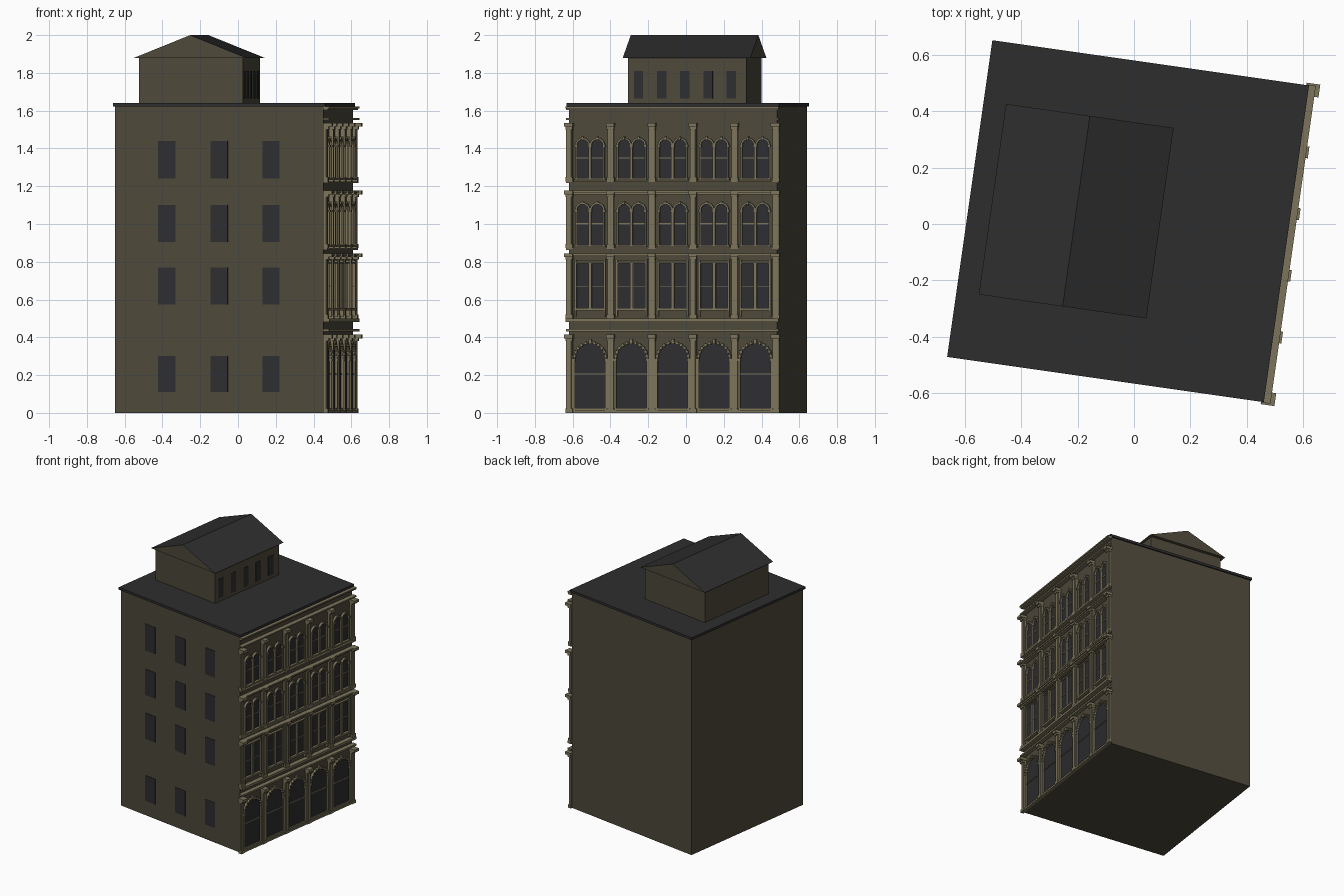
import bpy, bmesh, math
from mathutils import Matrix

if "Cube" in bpy.data.objects:
    bpy.data.objects.remove(bpy.data.objects["Cube"])

# Local frame: X points out of the ornate facade, Y runs along it
PLACE = Matrix.Translation((-0.021, 0.01, 0)) @ Matrix.Rotation(math.radians(-8.13), 4, 'Z')
W = 0.557            # half width of the block
BAY = 0.221          # bay spacing
BAYS = [(i - 2) * BAY for i in range(5)]


def material(name, rgb):
    m = bpy.data.materials.new(name)
    m.diffuse_color = (*rgb, 1)
    m.use_nodes = True
    m.node_tree.nodes["Principled BSDF"].inputs["Base Color"].default_value = m.diffuse_color
    return m


WALL = material("olive_wall", (0.075, 0.066, 0.043))
TRIM = material("khaki_trim", (0.20, 0.175, 0.105))
ROOF = material("charcoal_roof", (0.027, 0.027, 0.027))
GLASS = material("dark_glass", (0.027, 0.027, 0.030))


def finish(bm, name, *mats):
    bmesh.ops.recalc_face_normals(bm, faces=bm.faces)
    bm.transform(PLACE)
    me = bpy.data.meshes.new(name)
    bm.to_mesh(me)
    bm.free()
    for m in mats:
        me.materials.append(m)
    ob = bpy.data.objects.new(name, me)
    bpy.context.collection.objects.link(ob)
    return ob


def box(bm, x0, x1, y0, y1, z0, z1):
    m = Matrix.Translation(((x0 + x1) / 2, (y0 + y1) / 2, (z0 + z1) / 2))
    m = m @ Matrix.Diagonal((x1 - x0, y1 - y0, z1 - z0, 1))
    bmesh.ops.create_cube(bm, size=1, matrix=m)


def extrude(bm, pts, x0, x1):
    """Solid from a (y, z) outline, extruded along X."""
    a = [bm.verts.new((x0, y, z)) for y, z in pts]
    b = [bm.verts.new((x1, y, z)) for y, z in pts]
    n = len(pts)
    bm.faces.new(a)
    bm.faces.new(b)
    for i in range(n):
        bm.faces.new((a[i], a[(i + 1) % n], b[(i + 1) % n], b[i]))


def arc(y, z, r, n):
    return [(y + r * math.cos(math.pi * i / n), z + r * math.sin(math.pi * i / n)) for i in range(n + 1)]


def arch_plate(bm, y, r, z0, spring, depth, n=12):
    extrude(bm, [(y - r, z0), (y + r, z0)] + arc(y, spring, r, n), W, W + depth)


def arch_ring(bm, y, spring, r0, r1, depth, n=12):
    extrude(bm, arc(y, spring, r1, n) + arc(y, spring, r0, n)[::-1], W, W + depth)


def proud(bm, y, half, z0, z1, depth):
    """Block standing out of the facade."""
    box(bm, W, W + depth, y - half, y + half, z0, z1)


# Main block and roof slab
bm = bmesh.new()
box(bm, -W, W, -W, W, 0, 1.625)
finish(bm, "building_block", WALL)
bm = bmesh.new()
box(bm, -0.567, 0.567, -0.567, 0.567, 1.622, 1.64)
finish(bm, "roof_slab", ROOF)

# Plain windows on the front wall
bm = bmesh.new()
for u in (-0.28, 0, 0.278):
    for z0, z1 in ((0.11, 0.30), (0.575, 0.77), (0.905, 1.10), (1.24, 1.44)):
        box(bm, u - 0.046, u + 0.046, -W - 0.003, -W + 0.002, z0, z1)
finish(bm, "side_windows", GLASS)

# Rooftop house with gabled roof and a row of windows
PU, PV = -0.187, 0.009
bm = bmesh.new()
box(bm, PU - 0.278, PU + 0.278, PV - 0.317, PV + 0.317, 1.64, 1.88)
finish(bm, "rooftop_house", WALL)
bm = bmesh.new()
ends = [[bm.verts.new((PU + u, PV + v, z)) for u, z in ((-0.3, 1.88), (0.3, 1.88), (0, 2.0))]
        for v in (-0.341, 0.341)]
for e in ends:
    bm.faces.new(e)
for i in range(3):
    j = (i + 1) % 3
    bm.faces.new((ends[0][i], ends[0][j], ends[1][j], ends[1][i]))
roof = finish(bm, "gable_roof", WALL, ROOF)
for p in roof.data.polygons:
    p.material_index = 1 if p.normal.z > 0.5 else 0
bm = bmesh.new()
for i in range(5):
    v = PV - 0.012 + (i - 2) * 0.124
    box(bm, PU + 0.276, PU + 0.281, v - 0.025, v + 0.025, 1.665, 1.81)
finish(bm, "rooftop_windows", GLASS)

# Horizontal cornices and ledges: (bottom, top, depth)
bm = bmesh.new()
for z0, z1, d in ((0, 0.014, 0.022),
                  (0.432, 0.445, 0.032), (0.482, 0.50, 0.034),
                  (0.824, 0.833, 0.026), (0.833, 0.845, 0.034),
                  (0.862, 0.872, 0.024),
                  (1.157, 1.166, 0.026), (1.166, 1.177, 0.034),
                  (1.216, 1.226, 0.028),
                  (1.55, 1.56, 0.032), (1.603, 1.612, 0.026), (1.612, 1.622, 0.034)):
    proud(bm, 0, W + 0.012, z0, z1, d)
finish(bm, "cornices", TRIM)

# Pilasters with base, shaft, raised strip and capital on each storey
bm = bmesh.new()
for z0, z1 in ((0, 0.415), (0.50, 0.845), (0.872, 1.177), (1.226, 1.535)):
    for i in range(6):
        v = (i - 2.5) * BAY
        end = i in (0, 5)
        proud(bm, v, 0.017, z0, z1, 0.017)
        proud(bm, v, 0.011, z0, z1, 0.023)
        proud(bm, v, 0.020, z0, z0 + 0.022, 0.026)
        proud(bm, v, 0.019, z1 - 0.034, z1 - 0.02, 0.030)
        proud(bm, v, 0.023 if end else 0.021, z1 - 0.02, z1, 0.049 if end else 0.042)
finish(bm, "pilasters", TRIM)

# Ground floor: arched shopfronts with jambs, crossbar and beaded arch
glass, trim = bmesh.new(), bmesh.new()
SPRING, R = 0.288, 0.084
for v in BAYS:
    arch_plate(glass, v, R, 0.014, SPRING, 0.004, 16)
    arch_ring(trim, v, SPRING, R - 0.002, R + 0.005, 0.014, 16)
    for s in (-1, 1):
        proud(trim, v + s * (R + 0.003), 0.006, 0.014, SPRING, 0.016)
        proud(trim, v + s * (R + 0.003), 0.009, SPRING - 0.012, SPRING, 0.02)
    proud(trim, v, R, 0.203, 0.209, 0.010)
    proud(trim, v, R, 0.014, 0.026, 0.014)
    for k in range(11):
        a = math.pi * (k + 0.5) / 11
        m = (Matrix.Translation((W + 0.01, v + R * math.cos(a), SPRING + R * math.sin(a)))
             @ Matrix.Rotation(a, 4, 'X') @ Matrix.Diagonal((0.022, 0.016, 0.012, 1)))
        bmesh.ops.create_cube(trim, size=1, matrix=m)
    proud(trim, v, 0.008, SPRING + R - 0.006, SPRING + R + 0.018, 0.022)
finish(glass, "shopfront_glass", GLASS)
finish(trim, "shopfront_frames", TRIM)

# Second storey: paired square-headed windows
glass, trim = bmesh.new(), bmesh.new()
for v in BAYS:
    for s in (-1, 1):
        y = v + s * 0.041
        proud(glass, y, 0.032, 0.555, 0.79, 0.004)
        proud(trim, y, 0.032, 0.668, 0.673, 0.008)
        proud(trim, y + s * 0.035, 0.004, 0.552, 0.795, 0.014)
        proud(trim, v + s * 0.079, 0.0045, 0.51, 0.81, 0.018)
    proud(trim, v, 0.008, 0.552, 0.795, 0.016)
    proud(trim, v, 0.078, 0.79, 0.798, 0.018)
    proud(trim, v, 0.084, 0.541, 0.555, 0.022)
    proud(trim, v, 0.084, 0.808, 0.814, 0.016)
finish(glass, "second_storey_glass", GLASS)
finish(trim, "second_storey_frames", TRIM)

# Upper storeys: paired round-arched windows with colonnettes and hoods
glass, trim = bmesh.new(), bmesh.new()
for z0, top in ((0.885, 1.105), (1.24, 1.448)):
    r = 0.031
    spring = top - r
    for v in BAYS:
        for s in (-1, 1):
            y = v + s * 0.039
            arch_plate(glass, y, r, z0, spring, 0.004)
            arch_ring(trim, y, spring, r - 0.001, r + 0.009, 0.017)
            proud(trim, y, r, (z0 + top) / 2 + 0.003, (z0 + top) / 2 + 0.009, 0.008)
            proud(trim, y + s * 0.035, 0.004, z0, spring, 0.016)
            proud(trim, y + s * 0.036, 0.008, spring - 0.01, spring, 0.021)
            proud(trim, y, 0.005, top - 0.003, top + 0.015, 0.022)
        proud(trim, v, 0.007, z0, spring, 0.018)
        proud(trim, v, 0.010, spring - 0.01, spring, 0.022)
        proud(trim, v, 0.083, z0 - 0.008, z0 + 0.004, 0.022)
finish(glass, "upper_storey_glass", GLASS)
finish(trim, "upper_storey_frames", TRIM)
